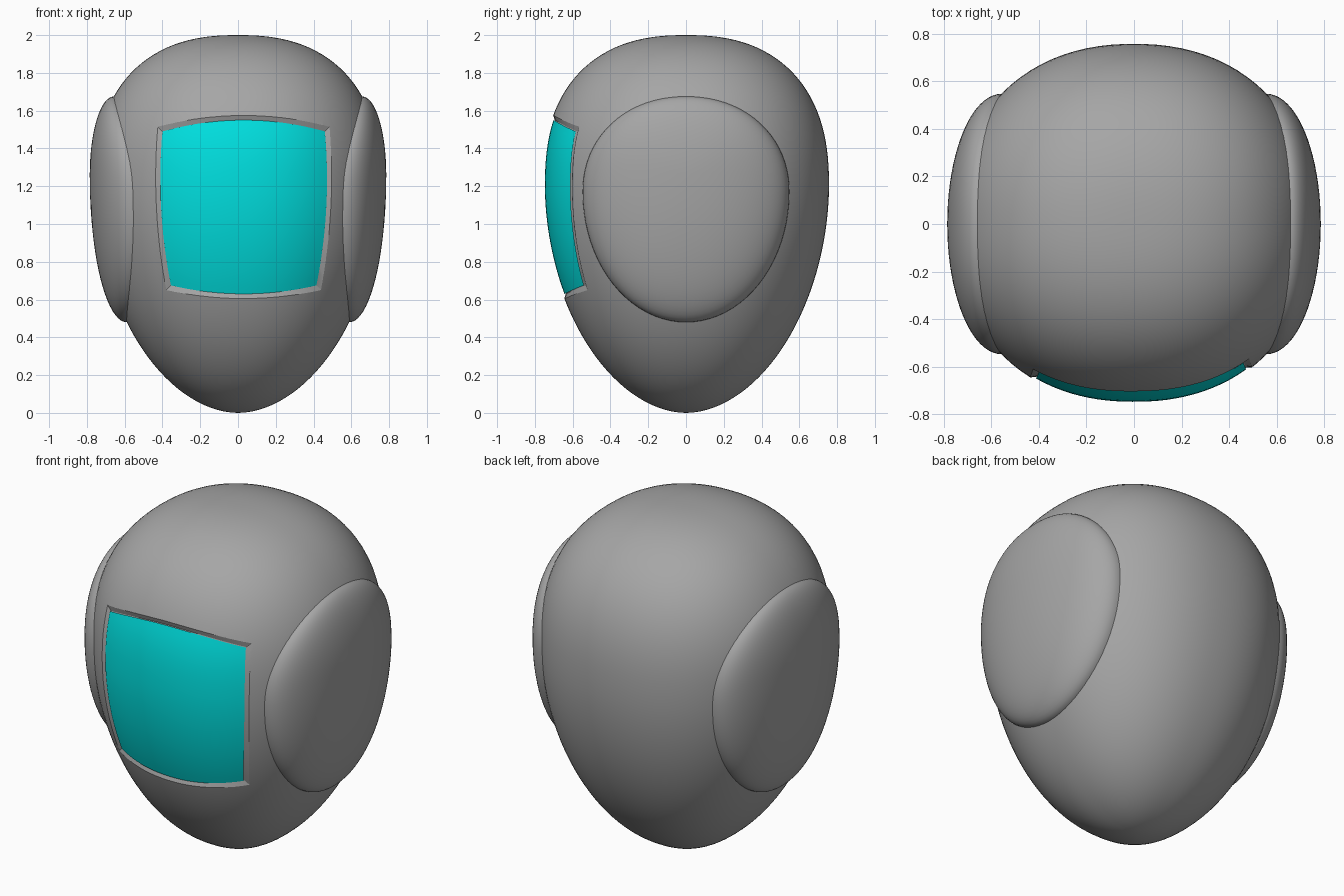
import bpy, bmesh, math

if "Cube" in bpy.data.objects:
    bpy.data.objects.remove(bpy.data.objects["Cube"])

R, ZC, TOP, LOW = 0.757, 1.2, 0.8, 1.2   # shell radius, widest height, dome and chin heights
PLAN = 2.2                               # plan view is a slightly boxy circle


def material(name, rgb):
    m = bpy.data.materials.new(name)
    m.diffuse_color = (*rgb, 1)
    m.use_nodes = True
    m.node_tree.nodes["Principled BSDF"].inputs["Base Color"].default_value = m.diffuse_color
    return m


grey = material("shell grey", (0.38, 0.38, 0.38))
cyan = material("visor cyan", (0.0, 0.75, 0.75))


def radius(z):
    """Shell radius at a height."""
    h, n = (TOP, 2.4) if z > ZC else (LOW, 1.9)
    return R * max(0, 1 - (abs(z - ZC) / h) ** n) ** (1 / n)


def depth_at(a, z):
    """Distance of the shell surface from the centre plane at sideways offset a."""
    r = radius(z)
    return r * max(0, 1 - (abs(a) / r) ** PLAN) ** (1 / PLAN)


def make(name, verts, faces, mat, angle=40):
    me = bpy.data.meshes.new(name)
    me.from_pydata(verts, [], faces)
    bm = bmesh.new()
    bm.from_mesh(me)
    bmesh.ops.recalc_face_normals(bm, faces=bm.faces)
    bm.to_mesh(me)
    bm.free()
    ob = bpy.data.objects.new(name, me)
    bpy.context.collection.objects.link(ob)
    me.materials.append(mat)
    smooth(ob, angle)
    return ob


def smooth(ob, angle=40):
    bpy.ops.object.select_all(action='DESELECT')
    ob.select_set(True)
    bpy.context.view_layer.objects.active = ob
    bpy.ops.object.shade_smooth_by_angle(angle=math.radians(angle))


def rings(loops, start=None, end=None):
    """Skin equal closed loops, with an optional pole point at either end."""
    n = len(loops[0])
    verts = [p for loop in loops for p in loop]
    faces = [(k * n + i, k * n + (i + 1) % n, (k + 1) * n + (i + 1) % n, (k + 1) * n + i)
             for k in range(len(loops) - 1) for i in range(n)]
    for pole, base in ((start, 0), (end, (len(loops) - 1) * n)):
        if pole:
            verts.append(pole)
            faces += [(base + i, base + (i + 1) % n, len(verts) - 1) for i in range(n)]
    return verts, faces


# Egg-shaped shell
SEG, ROWS = 96, 64
loops = []
for k in range(1, ROWS):
    phi = -math.pi / 2 + math.pi * k / ROWS
    c, s = math.cos(phi), math.sin(phi)
    n, h = (2.4, TOP) if s > 0 else (1.9, LOW)
    q = (c ** n + abs(s) ** n) ** (-1 / n)
    loop = []
    for i in range(SEG):
        a = 2 * math.pi * i / SEG
        ca, sa = math.cos(a), math.sin(a)
        r = R * c * q / (abs(ca) ** PLAN + abs(sa) ** PLAN) ** (1 / PLAN)
        loop.append((r * ca, r * sa, ZC + h * s * q))
    loops.append(loop)
shell = make("shell", *rings(loops, (0, 0, ZC - LOW), (0, 0, ZC + TOP)), grey)


# Visor outline: barrel-shaped rectangle, slightly off centre
def visor_xz(u, v, grow=0.0):
    half = 0.437 + 0.0225 * v - 0.0295 * v * v + grow
    top, low = 1.55 - 0.06 * u * u + grow, 0.63 + 0.045 * u * u - grow
    return 0.03 + half * u, low + (top - low) * (v + 1) / 2


N = 24
grid = [(-1 + 2 * i / N, -1 + 2 * j / N) for j in range(N + 1) for i in range(N + 1)]
quads = [(j * (N + 1) + i, j * (N + 1) + i + 1, (j + 1) * (N + 1) + i + 1, (j + 1) * (N + 1) + i)
         for j in range(N) for i in range(N)]
border = ([i for i in range(N)] + [j * (N + 1) + N for j in range(N)]
          + [N * (N + 1) + i for i in range(N, 0, -1)] + [j * (N + 1) for j in range(N, 0, -1)])


def visor_points(sink, grow=0.0):
    pts = []
    for u, v in grid:
        x, z = visor_xz(u, v, grow)
        pts.append((x, sink - depth_at(x, z), z))
    return pts


# Recess with sloping walls, cut into the shell
floor = visor_points(0.018)
rim = [visor_points(0.0, 0.025)[i] for i in border]
front = [(x, -1.0, z) for x, y, z in rim]
verts = floor + rim + front
f0, B = len(floor), len(border)
faces = list(quads)
for i in range(B):
    j = (i + 1) % B
    faces += [(border[i], border[j], f0 + j, f0 + i),
              (f0 + i, f0 + j, f0 + B + j, f0 + B + i)]
faces.append(tuple(f0 + B + i for i in range(B)))
cutter = make("recess_cutter", verts, faces, grey)
cutter.hide_render = True
cut = shell.modifiers.new("recess", 'BOOLEAN')
cut.operation, cut.solver, cut.object = 'DIFFERENCE', 'EXACT', cutter
bpy.context.view_layer.objects.active = shell
bpy.ops.object.modifier_apply(modifier=cut.name)
bpy.data.objects.remove(cutter)
smooth(shell, 25)

# Visor panel lying in the recess
make("visor", visor_points(0.010), quads, cyan)

# Domed ear pads, one on each side
EAR_Z, EAR_W, EAR_SEG, EAR_ROWS = 1.17, 0.547, 80, 20
for side, name in ((1, "right_ear_pad"), (-1, "left_ear_pad")):
    loops = []
    for k in range(-1, EAR_ROWS):
        t = math.pi / 2 * max(k, 0) / EAR_ROWS
        s, rise = math.cos(t), math.sin(t)
        loop = []
        for i in range(EAR_SEG):
            a = 2 * math.pi * i / EAR_SEG
            ca, sa = math.cos(a), math.sin(a)
            n, h = (2.1, 0.505) if sa > 0 else (2.0, 0.69)
            q = (abs(ca) ** n + abs(sa) ** n) ** (-1 / n)
            y, dz = EAR_W * ca * q, h * sa * q
            edge = depth_at(y, EAR_Z + dz)
            x = edge + (0.785 - edge) * rise if k >= 0 else edge - 0.04
            loop.append((side * x, y * s, EAR_Z + 0.09 * (1 - s) + dz * s))
        loops.append(loop)
    make(name, *rings(loops, None, (side * 0.785, 0, EAR_Z + 0.09)), grey, 60)
